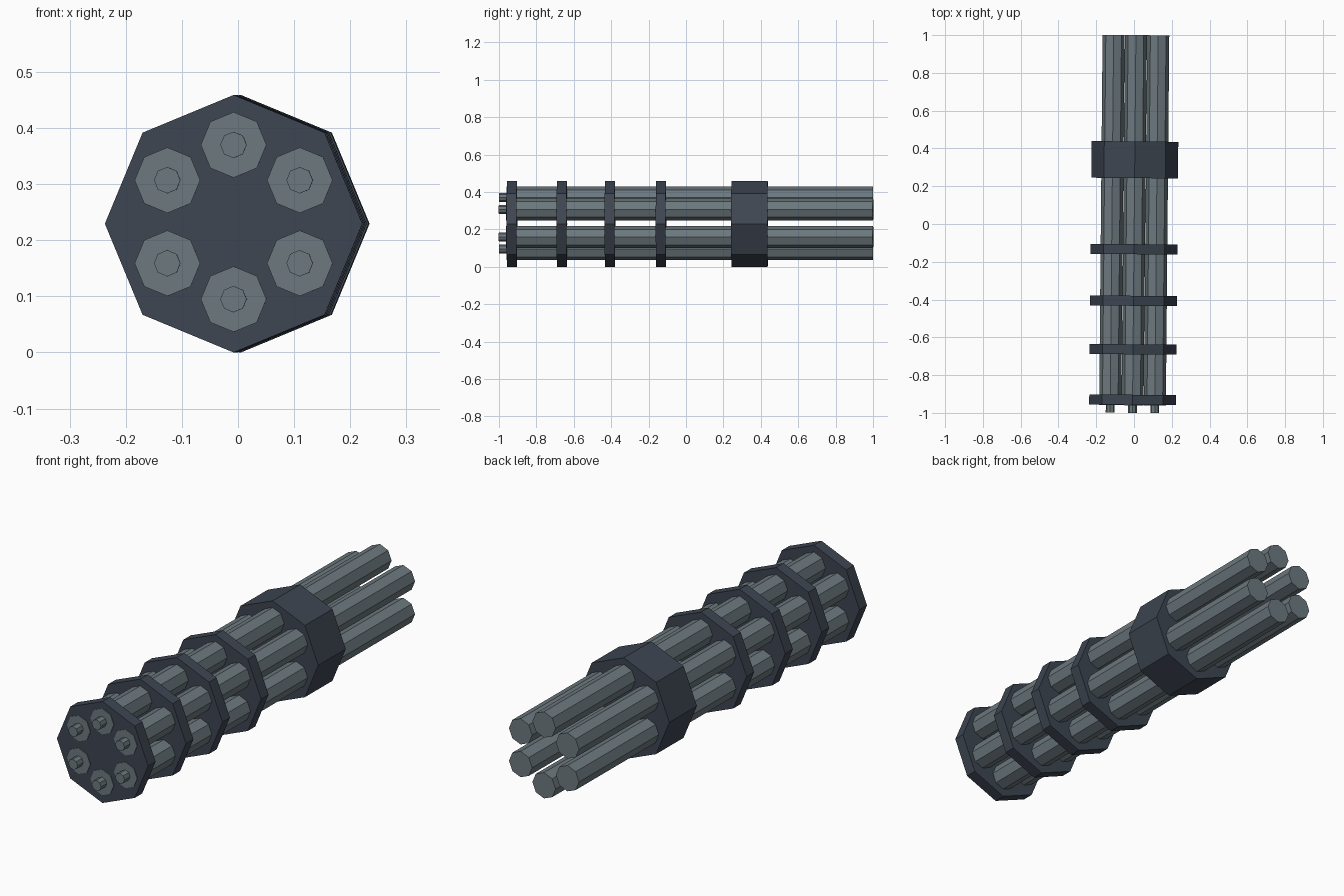
import bpy
from math import pi, sin

if "Cube" in bpy.data.objects:
    bpy.data.objects.remove(bpy.data.objects["Cube"])

YAW = 0.0092  # the whole assembly is turned very slightly about z


def material(name, color):
    mat = bpy.data.materials.new(name)
    mat.diffuse_color = (*color, 1)
    mat.use_nodes = True
    mat.node_tree.nodes["Principled BSDF"].inputs["Base Color"].default_value = mat.diffuse_color
    return mat


steel = material("steel", (0.15, 0.19, 0.21))
dark_steel = material("dark_steel", (0.047, 0.06, 0.083))


def rod(name, x, z, radius, y0, y1, mat):
    """Octagonal rod along the (slightly yawed) y axis."""
    y = (y0 + y1) / 2
    bpy.ops.mesh.primitive_cylinder_add(
        vertices=8, radius=radius, depth=y1 - y0,
        location=(x + 0.001 + y * sin(YAW), y - x * sin(YAW), z),
        rotation=(pi / 2, 0, -YAW))
    ob = bpy.context.object
    ob.name = name
    ob.data.materials.append(mat)
    return ob


# Clamp rings and the wide collar
for i, (y0, y1) in enumerate([(-0.957, -0.904), (-0.69, -0.637),
                              (-0.433, -0.38), (-0.16, -0.107)]):
    rod(f"clamp_ring_{i + 1}", 0, 0.2295, 0.2295, y0, y1, dark_steel)
rod("collar", 0, 0.2295, 0.2295, 0.243, 0.437, dark_steel)

# Six barrels in a circle, each with a small muzzle tip
centres = [(0, 0.370), (0.118, 0.307), (0.118, 0.159),
           (0, 0.095), (-0.118, 0.159), (-0.118, 0.307)]
for i, (x, z) in enumerate(centres):
    rod(f"barrel_{i + 1}", x, z, 0.0585, -0.96, 1.0, steel)
    rod(f"muzzle_tip_{i + 1}", x, z, 0.0235, -1.0, -0.95, steel)
